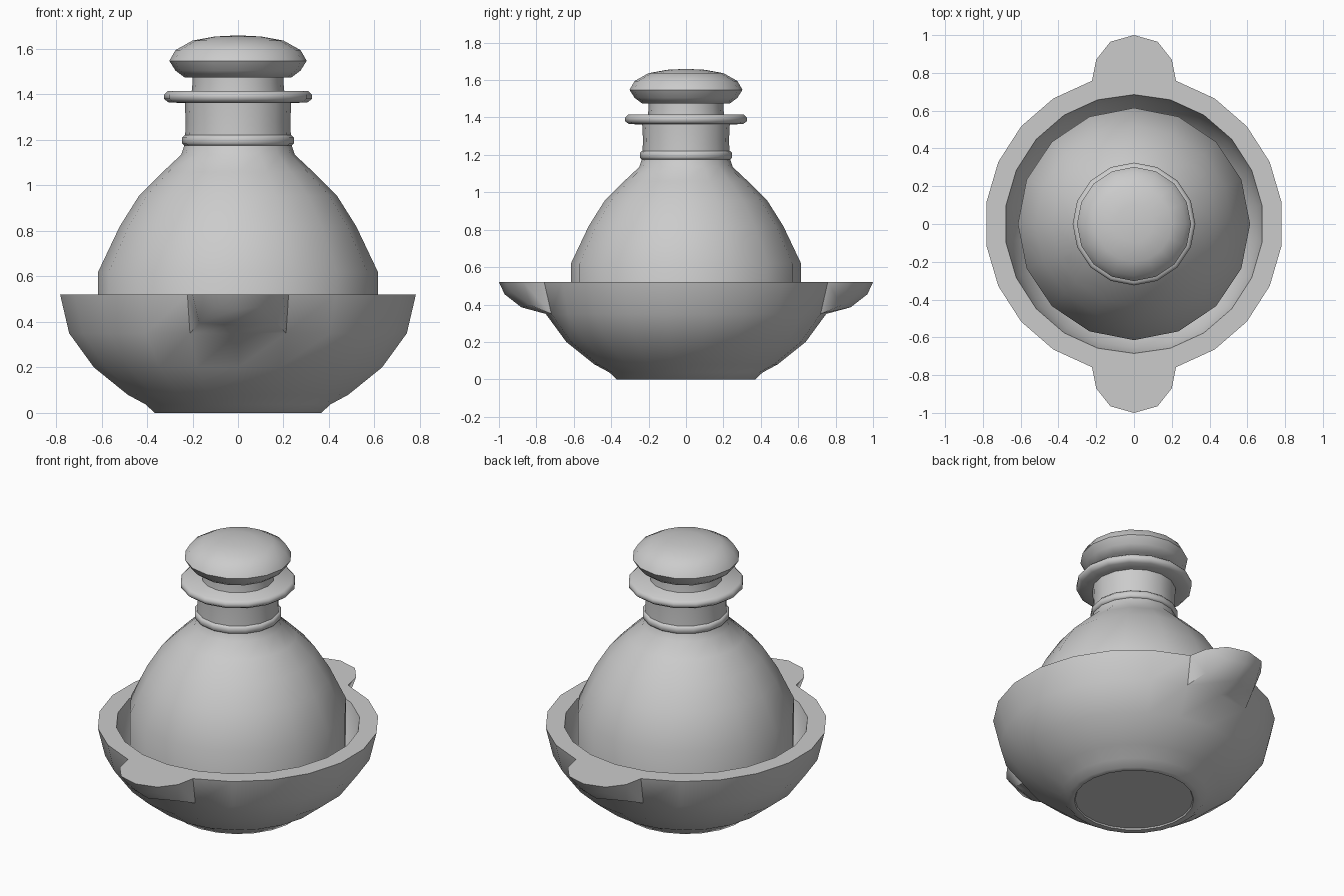
import bpy, bmesh, math

cube = bpy.data.objects.get("Cube")
if cube:
    bpy.data.objects.remove(cube)

clay = bpy.data.materials.new("plain grey")
clay.use_nodes = True
GREY = (0.6, 0.6, 0.6, 1)
clay.diffuse_color = GREY
clay.node_tree.nodes["Principled BSDF"].inputs["Base Color"].default_value = GREY


def lathe(profile, sides):
    """Turn (radius, height) points about z; a zero radius makes a pole."""
    bm = bmesh.new()
    rings = []
    for r, z in profile:
        if r == 0:
            rings.append([bm.verts.new((0, 0, z))] * sides)
        else:
            angles = [math.pi / 2 + math.tau * i / sides for i in range(sides)]
            rings.append([bm.verts.new((r * math.cos(a), r * math.sin(a), z)) for a in angles])
    for low, high in zip(rings, rings[1:]):
        for i in range(sides):
            j = (i + 1) % sides
            corners = dict.fromkeys([low[i], low[j], high[j], high[i]])
            bm.faces.new(list(corners))
    return bm


def finish(name, bm, angle=45):
    bmesh.ops.recalc_face_normals(bm, faces=bm.faces[:])
    mesh = bpy.data.meshes.new(name)
    bm.to_mesh(mesh)
    bm.free()
    mesh.materials.append(clay)
    obj = bpy.data.objects.new(name, mesh)
    bpy.context.collection.objects.link(obj)
    bpy.ops.object.select_all(action="DESELECT")
    obj.select_set(True)
    bpy.context.view_layer.objects.active = obj
    bpy.ops.object.shade_smooth_by_angle(angle=math.radians(angle))


# Bowl with a low foot, flat rim and hollow inside
RIM = 0.52
SHOULDER = 0.35
bowl = lathe([(0, 0.008), (0.33, 0.008), (0.335, 0), (0.37, 0), (0.41, 0.037),
              (0.49, 0.08), (0.64, 0.2), (0.75, SHOULDER), (0.79, RIM),
              (0.685, RIM), (0.655, 0.38), (0.56, 0.24), (0.4, 0.14), (0, 0.11)], 22)
bmesh.ops.recalc_face_normals(bowl, faces=bowl.faces[:])

# Handles pulled out of the two outer wall faces at the front and back
# each stage: top side, top middle, bottom side, bottom middle
STAGES = [
    ((0.2, 0.87, RIM), (0, 0.9, RIM), (0.17, 0.83, 0.395), (0, 0.88, 0.385)),
    ((0.125, 0.965, RIM), (0, 1.0, RIM), (0.1, 0.93, 0.465), (0, 0.97, 0.455)),
]
for side in (1, -1):
    faces = [f for f in bowl.faces
             if SHOULDER < f.calc_center_median().z < RIM - 0.01
             and f.calc_center_median().y * side > 0.7
             and abs(f.calc_center_median().x) < 0.15]
    for stage in STAGES:
        out = bmesh.ops.extrude_face_region(bowl, geom=faces)["geom"]
        bmesh.ops.delete(bowl, geom=faces, context="FACES")
        faces = [g for g in out if isinstance(g, bmesh.types.BMFace)]
        verts = [g for g in out if isinstance(g, bmesh.types.BMVert)]
        middle = (max(v.co.z for v in verts) + min(v.co.z for v in verts)) / 2
        for v in verts:
            index = (0 if v.co.z > middle else 2) + (abs(v.co.x) < 0.01)
            x, y, z = stage[index]
            v.co = (math.copysign(x, v.co.x), y * side, z)
finish("bowl_with_handles", bowl)

# Domed lid body, reaching down inside the bowl
finish("lid_dome", lathe([(0, 0.3), (0.615, 0.3), (0.615, 0.62), (0.52, 0.82),
                          (0.435, 0.955), (0.33, 1.06), (0.25, 1.135),
                          (0.235, 1.18), (0, 1.18)], 16))

# Neck, its collar and the wide flange above
finish("lid_neck", lathe([(0, 1.16), (0.235, 1.16), (0.23, 1.28), (0.235, 1.38), (0, 1.38)], 16))
finish("neck_collar", lathe([(0, 1.175), (0.235, 1.175), (0.246, 1.185), (0.246, 1.21),
                             (0.235, 1.222), (0, 1.222)], 16, ), 60)
finish("neck_flange", lathe([(0, 1.36), (0.23, 1.362), (0.305, 1.365), (0.325, 1.38), (0.325, 1.4),
                             (0.31, 1.415), (0, 1.415)], 16), 60)

# Stem and rounded knob
finish("knob_stem", lathe([(0, 1.4), (0.205, 1.4), (0.2, 1.45), (0.2, 1.5), (0, 1.5)], 16))
finish("knob", lathe([(0, 1.475), (0.235, 1.475), (0.275, 1.505), (0.302, 1.548), (0.275, 1.595),
                      (0.2, 1.637), (0.1, 1.655), (0, 1.66)], 16), 60)
